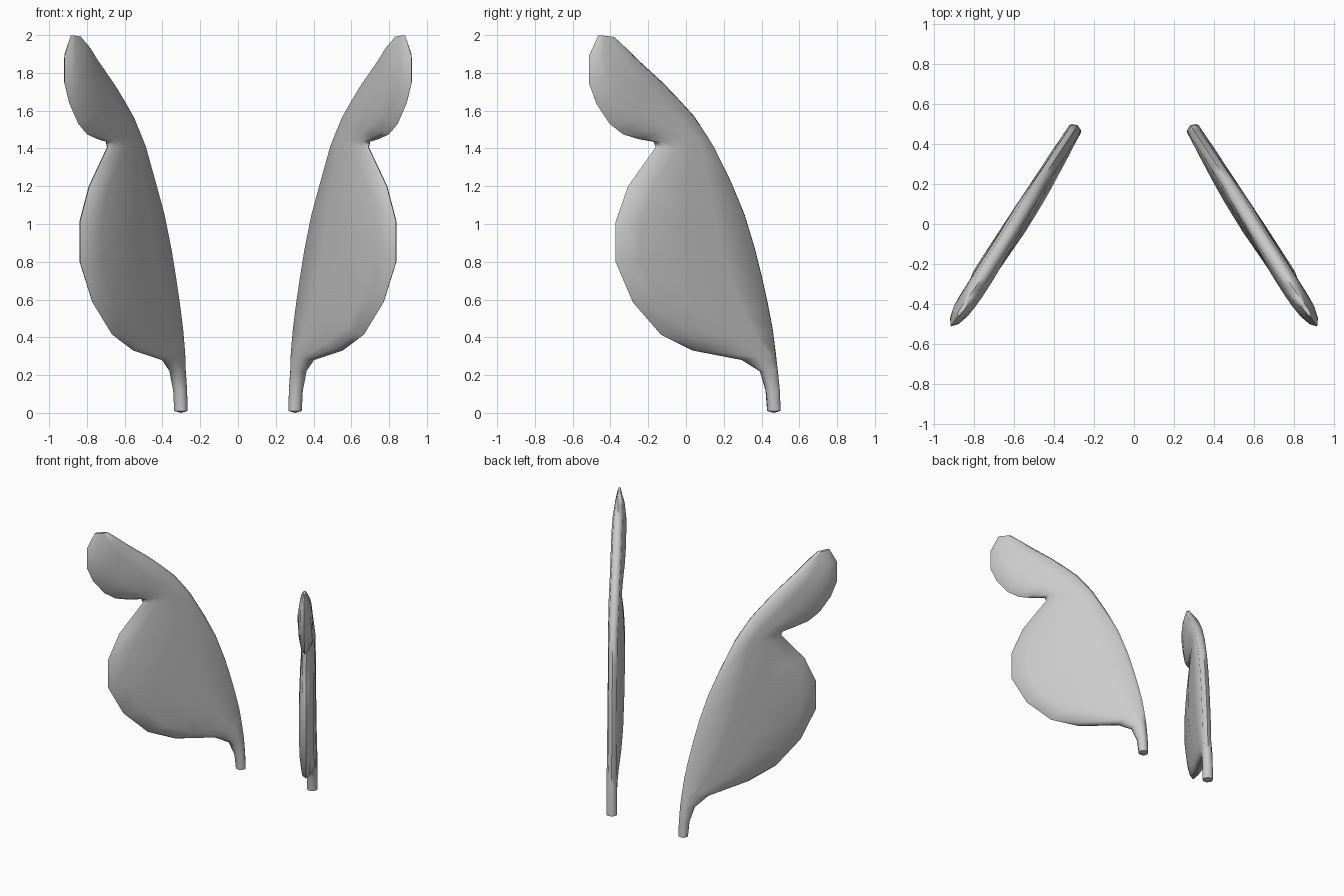
import bpy, bmesh, math
from mathutils import Vector

if "Cube" in bpy.data.objects:
    bpy.data.objects.remove(bpy.data.objects["Cube"])

# Stations from stem to tip: leading y,z / trailing y,z / outer and inner thickness / trailing edge offset
STATIONS = [
    (.495, .01, .435, .01, .036, .036, 0),
    (.492, .12, .425, .12, .036, .036, 0),
    (.484, .24, .39, .22, .036, .038, 0),
    (.475, .32, .30, .28, .036, .045, -.01),
    (.458, .45, .05, .33, .037, .060, -.025),
    (.433, .58, -.12, .415, .037, .069, -.025),
    (.402, .72, -.27, .585, .037, .073, -.02),
    (.365, .87, -.365, .80, .037, .075, -.015),
    (.31, 1.05, -.365, 1.01, .037, .074, -.015),
    (.24, 1.22, -.296, 1.20, .037, .068, -.02),
    (.15, 1.41, -.15, 1.405, .035, .056, -.02),
    (.12, 1.46, -.16, 1.435, .033, .056, -.02),
    (.05, 1.57, -.24, 1.45, .030, .062, -.025),
    (-.03, 1.66, -.32, 1.475, .028, .070, -.025),
    (-.11, 1.745, -.39, 1.53, .027, .074, -.025),
    (-.18, 1.81, -.46, 1.635, .025, .075, -.025),
    (-.25, 1.875, -.50, 1.745, .020, .073, -.025),
    (-.31, 1.935, -.50, 1.89, .005, .060, -.025),
    (-.37, 1.99, -.45, 2.0, -.015, .035, -.025),
]
SLOPE = -.66
NORMAL = Vector((1, -SLOPE, 0)).normalized()


def blade_point(y, z, offset):
    return Vector((.302 + (y - .465) * SLOPE, y, z)) + NORMAL * offset


def section(ly, lz, ty, tz, outer, inner, edge):
    """Closed ring: rounded leading edge, bulged faces, thin trailing edge."""
    width = math.hypot((ty - ly) * 1.2, tz - lz)
    a = min(.15, .02 / width)              # leading edge rounding
    b = 1 - min(.15, .035 / width)         # trailing edge rounding
    c = 1 - min(.3, .13 / width)
    lead = (outer - inner) * .35 if lz > 1.4 else 0
    half = min(.026, (outer + inner) / 2 * .75)
    o, i = outer, -inner
    ai = max(i, lead - .032)
    ring = [(0, lead), (a, lead + (o - lead) * .75), (.5 * (a + .5), o), (.5, o), (c, o * .92),
            (b, edge + half), (1, edge), (b, edge - half), (c, i * .92), (.5, i),
            (.5 * (a + .5), .5 * (i + ai)), (a, ai * .8 if lz < .3 else ai)]
    return [blade_point(ly + (ty - ly) * t, lz + (tz - lz) * t, d) for t, d in ring]


# Loft the sections into one blade
bm = bmesh.new()
rings = [[bm.verts.new(p) for p in section(*s)] for s in STATIONS]
n = len(rings[0])
for r0, r1 in zip(rings, rings[1:]):
    for k in range(n):
        bm.faces.new((r0[k], r0[(k + 1) % n], r1[(k + 1) % n], r1[k]))

# Close stem bottom and tip
bottom = bm.verts.new(blade_point(.465, 0, 0))
for k in range(n):
    bm.faces.new((bottom, rings[0][(k + 1) % n], rings[0][k]))
bm.faces.new(rings[-1])
bmesh.ops.recalc_face_normals(bm, faces=bm.faces)

mesh = bpy.data.meshes.new("wing_pair")
bm.to_mesh(mesh)
bm.free()
wing = bpy.data.objects.new("wing_pair", mesh)
bpy.context.collection.objects.link(wing)

# Mirrored second wing
mirror = wing.modifiers.new("mirror", 'MIRROR')
mirror.use_axis[0] = True
mirror.use_mirror_merge = False

bpy.context.view_layer.objects.active = wing
wing.select_set(True)
bpy.ops.object.shade_smooth_by_angle(angle=math.radians(60))
